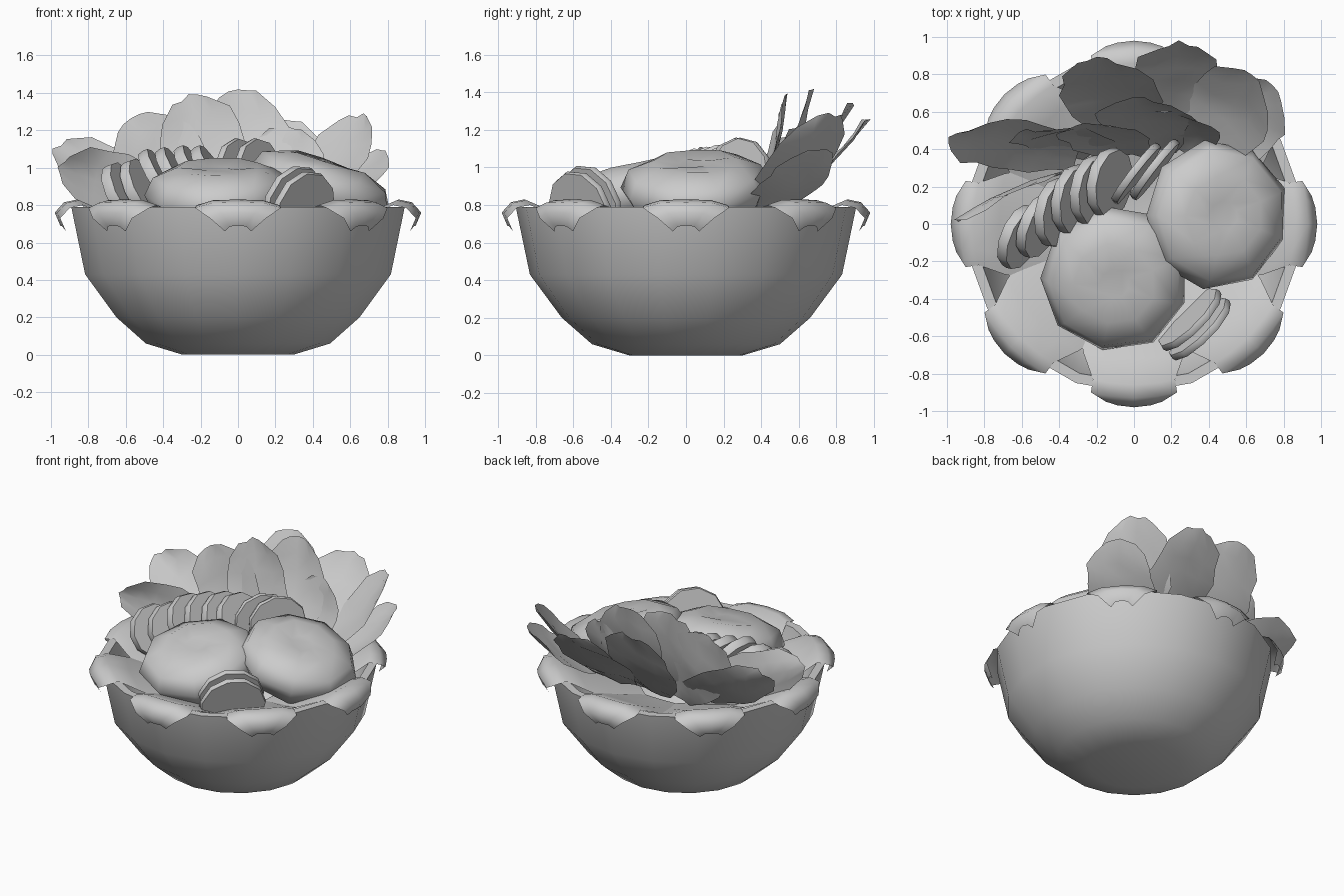
import bpy, math, random
from mathutils import Vector, Matrix

if "Cube" in bpy.data.objects:
    bpy.data.objects.remove(bpy.data.objects["Cube"])

random.seed(4)


def make(name, verts, faces, angle=40):
    me = bpy.data.meshes.new(name)
    me.from_pydata([tuple(v) for v in verts], [], faces)
    me.validate()
    ob = bpy.data.objects.new(name, me)
    bpy.context.collection.objects.link(ob)
    bpy.ops.object.select_all(action='DESELECT')
    ob.select_set(True)
    bpy.context.view_layer.objects.active = ob
    bpy.ops.object.shade_smooth_by_angle(angle=math.radians(angle))
    return ob


def lathe(profile, n, mat=Matrix(), jitter=0.0):
    """Revolve (r, z) points from bottom to top; both ends are capped."""
    verts, faces = [], []
    for r, z in profile:
        for i in range(n):
            a = 2 * math.pi * (i + 0.5) / n
            k = 1 + random.uniform(-jitter, jitter)
            dz = random.uniform(-jitter, jitter) * 0.5
            verts.append(mat @ Vector((r * k * math.cos(a), r * k * math.sin(a), z + dz)))
    for j in range(len(profile) - 1):
        for i in range(n):
            k = (i + 1) % n
            faces.append((j * n + i, j * n + k, (j + 1) * n + k, (j + 1) * n + i))
    faces.append(tuple(reversed(range(n))))
    last = (len(profile) - 1) * n
    faces.append(tuple(range(last, last + n)))
    return verts, faces


def grid_faces(rows, cols):
    return [(j * cols + i, j * cols + i + 1, (j + 1) * cols + i + 1, (j + 1) * cols + i)
            for j in range(rows - 1) for i in range(cols - 1)]


def place(center, normal):
    q = Vector((0, 0, 1)).rotation_difference(Vector(normal).normalized())
    return Matrix.Translation(center) @ q.to_matrix().to_4x4()


# Bowl: outer wall, rim and inner wall
bowl = [(0.30, 0), (0.50, 0.06), (0.66, 0.20), (0.83, 0.43), (0.905, 0.79),
        (0.85, 0.79), (0.77, 0.45), (0.60, 0.23), (0.30, 0.09)]
make("bowl", *lathe(bowl, 18), 50)

# Lining leaves folding over the rim: (radius, height, half width)
fold = [(0.30, 0.62, 0.22), (0.55, 0.70, 0.30), (0.72, 0.77, 0.27), (0.86, 0.83, 0.22),
        (0.93, 0.815, 0.23), (0.98, 0.76, 0.15), (0.95, 0.69, 0.07)]
for p in range(8):
    rot = Matrix.Rotation(p * math.pi / 4, 3, 'Z')
    verts = []
    for r, z, w in fold:
        for t in (-1, -0.6, 0, 0.6, 1):
            verts.append(rot @ Vector((r - 0.03 * t * t, w * t, z - 0.03 * t ** 4)))
    make("lining_leaf_%d" % (p + 1), verts, grid_faces(len(fold), 5), 80)

# Two large flattened patties, tilted outward
patty = [(0.20, -0.16), (0.34, -0.11), (0.40, 0.0), (0.36, 0.09), (0.22, 0.145), (0.08, 0.135)]
for name, c, n in (("front_patty", (-0.10, -0.29, 0.86), (-0.03, -0.22, 1)),
                   ("back_patty", (0.44, 0.05, 0.89), (0.30, -0.04, 1))):
    make(name, *lathe(patty, 9, place(c, n), 0.02), 60)

# Vegetable slices: (center, axis, radius)
left = (0.80, -0.35, 0.42)
mid = (0.80, -0.15, 0.50)
right = (0.78, -0.60, 0.08)
front = (0.66, -0.66, -0.25)
slices = [((-0.61, -0.07, 0.86), left, 0.18), ((-0.51, -0.01, 0.88), left, 0.18),
          ((-0.41, 0.06, 0.93), mid, 0.19), ((-0.32, 0.13, 0.94), mid, 0.19),
          ((-0.22, 0.18, 0.95), mid, 0.19), ((-0.13, 0.22, 0.95), mid, 0.19),
          ((0.01, 0.27, 0.96), right, 0.20), ((0.11, 0.29, 0.96), right, 0.20),
          ((0.30, -0.51, 0.80), front, 0.22), ((0.35, -0.56, 0.77), front, 0.22)]
for i, (c, n, r) in enumerate(slices):
    h = 0.02 if n in (right, front) else 0.03
    disc = [(r * 0.97, -h), (r, 0.0), (r * 0.97, h)]
    make("slice_%d" % (i + 1), *lathe(disc, 11, place(c, n)), 40)


# Upright lettuce leaves with ragged, gently wavy outlines, broad near the top
def lettuce(name, base, tip, width, hint):
    base, tip = Vector(base), Vector(tip)
    axis = tip - base
    side = axis.cross(Vector(hint)).normalized()
    normal = side.cross(axis).normalized()
    outline = [0.5, 0.72, 0.88, 1.0, 1.0, 0.95, 0.82, 0.42]
    verts = []
    for j, o in enumerate(outline):
        t = j / (len(outline) - 1)
        for s in (-1, -0.5, 0, 0.5, 1):
            edge = o * (1 + (random.uniform(-0.1, 0.08) if abs(s) == 1 else 0))
            up = t - 0.04 * abs(s) * t + random.uniform(-0.02, 0.02)
            wave = 0.02 * s * s - 0.03 * math.sin(math.pi * t) + random.uniform(-0.012, 0.012)
            verts.append(base + axis * up + side * (s * edge * width / 2) + normal * wave)
    make(name, verts, grid_faces(len(outline), 5), 40)


face = (0, -1, 0.3)
leaves = [((-0.30, 0.37, 0.76), (-0.98, 0.46, 1.10), 0.40, (0.1, -0.75, 0.65)),
          ((-0.18, 0.38, 0.72), (-0.58, 0.50, 1.27), 0.48, face),
          ((-0.06, 0.36, 0.72), (-0.26, 0.54, 1.38), 0.46, face),
          ((0.10, 0.40, 0.72), (0.0, 0.68, 1.41), 0.48, face),
          ((-0.05, 0.46, 0.74), (-0.20, 0.89, 1.34), 0.52, face),
          ((0.20, 0.45, 0.74), (0.24, 0.98, 1.26), 0.50, face),
          ((0.32, 0.36, 0.74), (0.64, 0.80, 1.28), 0.48, (-0.6, -0.6, 0.5)),
          ((0.46, 0.38, 0.76), (0.74, 0.74, 1.09), 0.44, (-0.6, -0.6, 0.5)),
          ((0.22, 0.40, 0.74), (0.26, 0.60, 1.22), 0.44, (-0.3, -1, 0.3)),
          ((-0.25, 0.33, 0.76), (-0.95, 0.02, 1.00), 0.36, (0.45, -1, 0.0))]
for i, args in enumerate(leaves):
    lettuce("lettuce_leaf_%d" % (i + 1), *args)
